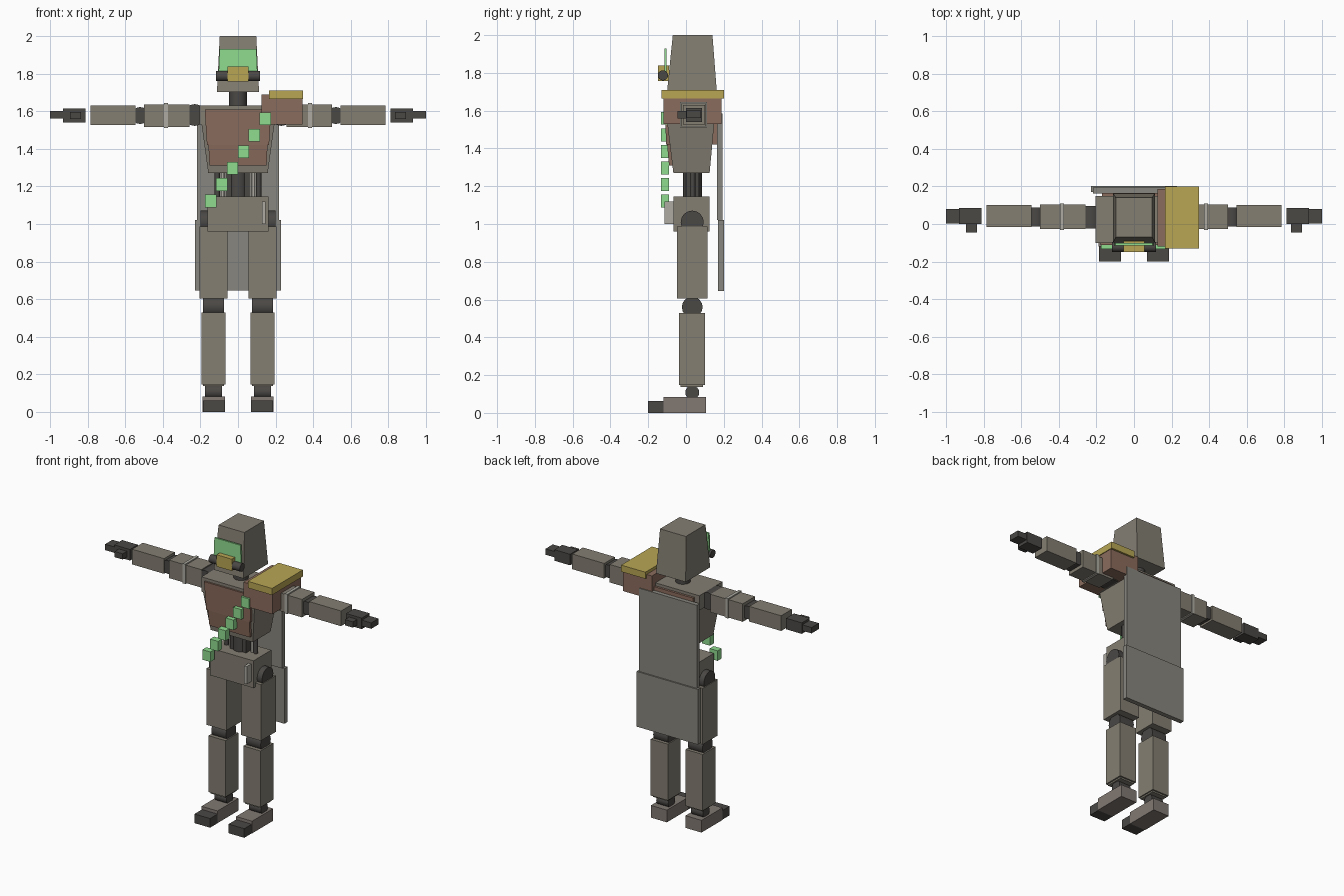
import bpy, bmesh
from mathutils import Matrix

if "Cube" in bpy.data.objects:
    bpy.data.objects.remove(bpy.data.objects["Cube"])


def material(name, r, g, b):
    m = bpy.data.materials.new(name)
    m.diffuse_color = (r, g, b, 1)
    m.use_nodes = True
    m.node_tree.nodes["Principled BSDF"].inputs["Base Color"].default_value = m.diffuse_color
    return m


OLIVE = material("olive_plate", 0.23, 0.21, 0.17)
DARK = material("dark_joint", 0.07, 0.065, 0.06)
BROWN = material("brown_armour", 0.26, 0.15, 0.11)
CLOTH = material("cloth", 0.25, 0.24, 0.21)
BOOT = material("boot", 0.22, 0.19, 0.17)
GOLD = material("gold", 0.48, 0.38, 0.09)
GREEN = material("green_glow", 0.28, 0.72, 0.28)
PALE = material("pale_metal", 0.42, 0.41, 0.36)


def finish(bm, name, mat):
    bmesh.ops.recalc_face_normals(bm, faces=bm.faces)
    me = bpy.data.meshes.new(name)
    bm.to_mesh(me)
    bm.free()
    me.materials.append(mat)
    ob = bpy.data.objects.new(name, me)
    bpy.context.collection.objects.link(ob)
    return ob


def taper(name, bottom, top, z, mat):
    """Frustum: bottom and top are (x0, x1, y0, y1), z is (z0, z1)."""
    bm = bmesh.new()
    rings = []
    for (x0, x1, y0, y1), h in ((bottom, z[0]), (top, z[1])):
        rings.append([bm.verts.new((x, y, h)) for x, y in
                      ((x0, y0), (x1, y0), (x1, y1), (x0, y1))])
    lo, hi = rings
    bm.faces.new(lo)
    bm.faces.new(hi)
    for i in range(4):
        j = (i + 1) % 4
        bm.faces.new((lo[i], lo[j], hi[j], hi[i]))
    return finish(bm, name, mat)


def box(name, x, y, z, mat):
    return taper(name, x + y, x + y, z, mat)


def cyl(name, centre, r, length, axis, mat, sides=16):
    bm = bmesh.new()
    rot = {"X": Matrix.Rotation(1.570796, 4, "Y"),
           "Y": Matrix.Rotation(1.570796, 4, "X"), "Z": Matrix()}[axis]
    bmesh.ops.create_cone(bm, cap_ends=True, segments=sides, radius1=r,
                          radius2=r, depth=length,
                          matrix=Matrix.Translation(centre) @ rot)
    ob = finish(bm, name, mat)
    for p in ob.data.polygons:
        p.use_smooth = len(p.vertices) == 4
    for e in ob.data.edges:      # keep the cap rims crisp
        a, b = (ob.data.vertices[i].co for i in e.vertices)
        k = "XYZ".index(axis)
        e.use_edge_sharp = abs(a[k] - b[k]) < 1e-5
    return ob


def mirrored(ob):
    m = ob.modifiers.new("mirror", "MIRROR")
    m.use_axis[0] = True
    return ob


# Legs
for leg in (
    box("foot", (0.07, 0.19), (-0.12, 0.105), (0, 0.083), BOOT),
    box("toe_cap", (0.07, 0.187), (-0.2, -0.12), (0, 0.062), DARK),
    cyl("ankle", (0.13, 0.033, 0.108), 0.037, 0.09, "X", DARK),
    box("shin_cuff", (0.075, 0.185), (-0.03, 0.09), (0.137, 0.15), OLIVE),
    box("shin", (0.067, 0.195), (-0.038, 0.1), (0.147, 0.53), OLIVE),
    cyl("knee", (0.13, 0.033, 0.56), 0.055, 0.11, "X", DARK),
    box("thigh", (0.055, 0.205), (-0.047, 0.113), (0.605, 0.987), OLIVE),
    cyl("hip_joint", (0.155, 0.033, 1.01), 0.061, 0.09, "X", DARK),
):
    mirrored(leg)

# Pelvis and waist
box("pelvis", (-0.163, 0.163), (-0.067, 0.125), (0.96, 1.145), OLIVE)
box("belt_clip", (0.127, 0.147), (-0.115, -0.065), (1.0, 1.12), PALE)
cyl("spine", (0, 0.035, 1.2), 0.05, 0.16, "Z", DARK, 12)
box("waist_core", (-0.06, 0.06), (0.0, 0.07), (1.13, 1.28), DARK)
for side in (
    cyl("waist_piston", (0.11, 0.035, 1.2), 0.014, 0.16, "Z", DARK, 8),
    cyl("waist_rod", (0.082, 0.035, 1.2), 0.009, 0.16, "Z", PALE, 8),
):
    mirrored(side)

# Chest
taper("ribcage", (-0.158, 0.158, -0.067, 0.125), (-0.195, 0.195, -0.1, 0.15),
      (1.27, 1.54), OLIVE)
box("upper_chest", (-0.205, 0.205), (-0.1, 0.15), (1.53, 1.63), OLIVE)
taper("chest_plate_upper", (-0.165, 0.165, -0.105, -0.06),
      (-0.177, 0.177, -0.112, -0.08), (1.42, 1.61), BROWN)
taper("chest_plate_lower", (-0.152, 0.152, -0.09, -0.05),
      (-0.157, 0.157, -0.1, -0.06), (1.31, 1.42), BROWN)
box("back_plate", (-0.17, 0.17), (0.12, 0.165), (1.42, 1.61), BROWN)

# Bandolier
for i in range(6):
    x, z = -0.145 + i * 0.058, 1.122 + i * 0.0875
    box("bandolier_cell", (x - 0.03, x + 0.03), (-0.133, -0.09),
        (z - 0.034, z + 0.034), GREEN)

# Shoulder guard on one side
box("shoulder_guard", (0.125, 0.342), (-0.12, 0.187), (1.53, 1.69), BROWN)
box("shoulder_guard_top", (0.165, 0.347), (-0.13, 0.2), (1.665, 1.71), GOLD)

# Arms
for arm in (
    cyl("shoulder_joint", (0.23, 0.035, 1.58), 0.058, 0.12, "Y", DARK),
    box("upper_arm", (0.257, 0.5), (-0.027, 0.105), (1.515, 1.637), OLIVE),
    box("arm_band", (0.373, 0.393), (-0.032, 0.11), (1.51, 1.645), PALE),
    cyl("elbow", (0.521, 0.038, 1.577), 0.045, 0.1, "Y", DARK),
    box("forearm", (0.545, 0.785), (-0.015, 0.1), (1.527, 1.63), OLIVE),
    box("hand", (0.812, 0.93), (0.0, 0.085), (1.54, 1.615), DARK),
    box("fingers", (0.92, 1.0), (0.002, 0.08), (1.56, 1.6), DARK),
    box("thumb", (0.835, 0.895), (-0.045, 0.01), (1.558, 1.597), DARK),
):
    mirrored(arm)

# Head
cyl("neck", (0, 0.033, 1.66), 0.047, 0.14, "Z", DARK)
taper("hood", (-0.112, 0.112, -0.1, 0.163), (-0.097, 0.097, -0.07, 0.14),
      (1.703, 2.0), OLIVE)
taper("visor", (-0.104, 0.104, -0.114, -0.102), (-0.098, 0.098, -0.114, -0.102),
      (1.785, 1.93), GREEN)
box("breather", (-0.057, 0.057), (-0.148, -0.09), (1.758, 1.838), GOLD)
mirrored(cyl("filter", (0.087, -0.122, 1.787), 0.027, 0.06, "X", DARK))

# Cape
box("cape_upper", (-0.217, 0.217), (0.163, 0.193), (1.02, 1.585), CLOTH)
box("cape_lower", (-0.23, 0.23), (0.17, 0.202), (0.645, 1.02), CLOTH)
